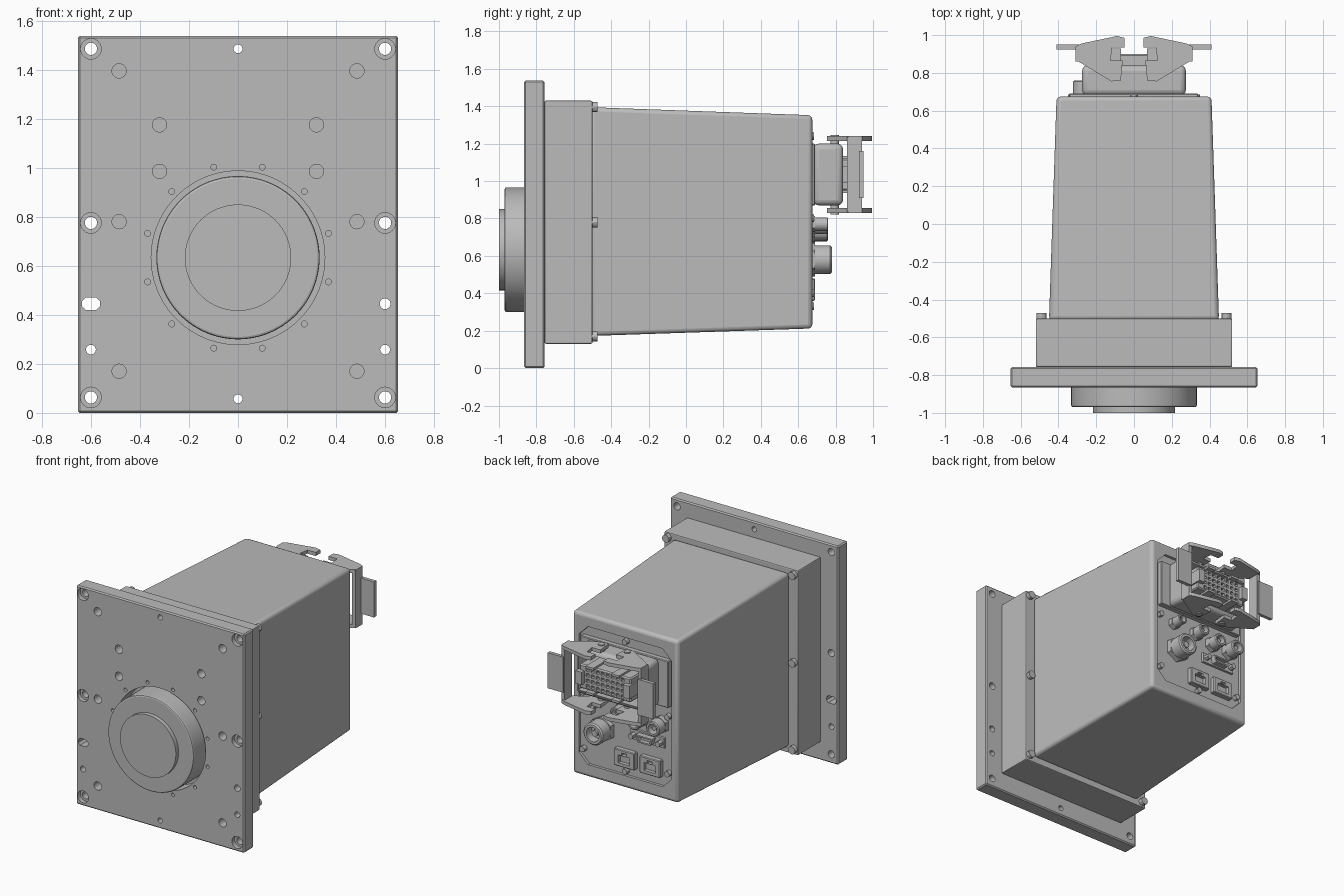
import bpy, bmesh, math
from mathutils import Matrix, Vector

cube = bpy.data.objects.get("Cube")
if cube:
    bpy.data.objects.remove(cube)

grey = bpy.data.materials.new("machine_grey")
grey.use_nodes = True
COLOUR = (0.5, 0.5, 0.5, 1)
grey.diffuse_color = COLOUR
grey.node_tree.nodes["Principled BSDF"].inputs["Base Color"].default_value = COLOUR


def finish(name, bm, smooth=True):
    bmesh.ops.recalc_face_normals(bm, faces=bm.faces)
    mesh = bpy.data.meshes.new(name)
    bm.to_mesh(mesh)
    bm.free()
    mesh.materials.append(grey)
    ob = bpy.data.objects.new(name, mesh)
    bpy.context.collection.objects.link(ob)
    if smooth:
        activate(ob)
        bpy.ops.object.shade_smooth_by_angle(angle=math.radians(30))
    return ob


def activate(ob):
    bpy.ops.object.select_all(action='DESELECT')
    ob.select_set(True)
    bpy.context.view_layer.objects.active = ob


def add_box(bm, x, y, z, taper=None):
    """Box from (low, high) pairs; taper gives the x and z ranges at the back."""
    verts = bmesh.ops.create_cube(bm, size=1)["verts"]
    for v in verts:
        back = v.co.y > 0
        rx, rz = taper if taper and back else (x, z)
        v.co = Vector((rx[v.co.x > 0], y[back], rz[v.co.z > 0]))


def add_rod(bm, x, z, r, y0, y1, sides=24, r2=None):
    """Cylinder or cone along y."""
    mat = Matrix.Translation((x, (y0 + y1) / 2, z)) @ Matrix.Rotation(math.pi / 2, 4, 'X')
    bmesh.ops.create_cone(bm, cap_ends=True, segments=sides, radius1=r if r2 is None else r2,
                          radius2=r, depth=y1 - y0, matrix=mat)


def add_prism(bm, points, lo, hi, axis):
    """Outline extruded along 'y' (x, z points) or 'z' (x, y points)."""
    put = (lambda p, t: (p[0], t, p[1])) if axis == 'y' else (lambda p, t: (p[0], p[1], t))
    face = bm.faces.new([bm.verts.new(put(p, lo)) for p in points])
    out = bmesh.ops.extrude_face_region(bm, geom=[face])["geom"]
    shift = Vector((0, hi - lo, 0) if axis == 'y' else (0, 0, hi - lo))
    bmesh.ops.translate(bm, verts=[v for v in out if isinstance(v, bmesh.types.BMVert)], vec=shift)


def apply(ob, kind, **settings):
    mod = ob.modifiers.new(kind, kind)
    for key, value in settings.items():
        setattr(mod, key, value)
    activate(ob)
    bpy.ops.object.modifier_apply(modifier=mod.name)


def bevel(ob, width, segments=1):
    apply(ob, 'BEVEL', width=width, segments=segments, limit_method='ANGLE')
    bpy.ops.object.shade_smooth_by_angle(angle=math.radians(30))


def cut(ob, bm):
    cutter = finish("cutter", bm, False)
    cutter.hide_render = True
    apply(ob, 'BOOLEAN', operation='DIFFERENCE', solver='EXACT', object=cutter)
    bpy.data.objects.remove(cutter)
    activate(ob)
    bpy.ops.object.shade_smooth_by_angle(angle=math.radians(30))


def octagon(x0, x1, z0, z1, c):
    return [(x0 + c, z0), (x1 - c, z0), (x1, z0 + c), (x1, z1 - c),
            (x1 - c, z1), (x0 + c, z1), (x0, z1 - c), (x0, z0 + c)]


def box(name, x, y, z, width=0, segments=1, taper=None):
    bm = bmesh.new()
    add_box(bm, x, y, z, taper)
    ob = finish(name, bm)
    if width:
        bevel(ob, width, segments)
    return ob


# Mounting plate with its holes
HUB_Z = 0.633
FRONT, PLATE_BACK = -0.865, -0.757
plate = box("mounting_plate", (-0.653, 0.653), (FRONT, PLATE_BACK), (0, 1.537), 0.008)
holes = bmesh.new()
for side in (-1, 1):
    for z in (0.063, 0.775, 1.485):
        add_rod(holes, side * 0.6, z, 0.025, -1, 0)
    add_rod(holes, side * 0.6, 0.258, 0.02, -1, 0)
    for x, z in ((0.485, 0.17), (0.485, 0.78), (0.485, 1.395), (0.32, 0.985), (0.32, 1.175)):
        add_rod(holes, side * x, z, 0.029, -1, FRONT + 0.07)
for z in (0.057, 1.485):
    add_rod(holes, 0, z, 0.018, -1, 0)
add_rod(holes, 0.6, 0.445, 0.022, -1, 0)
add_prism(holes, octagon(-0.636, -0.562, 0.42, 0.47, 0.015), -1, 0, 'y')
add_rod(holes, 0, HUB_Z, 0.354, -1, 0, 96)
for i in range(12):
    a = math.radians(15 + 30 * i)
    add_rod(holes, 0.382 * math.cos(a), HUB_Z + 0.382 * math.sin(a), 0.012, -1, FRONT + 0.05, 16)
cut(plate, holes)
bores = bmesh.new()
for side in (-1, 1):
    for z in (0.063, 0.775, 1.485):
        add_rod(bores, side * 0.6, z, 0.042, -1, FRONT + 0.03)
cut(plate, bores)

# Round hub
bm = bmesh.new()
add_rod(bm, 0, HUB_Z, 0.333, -0.97, -0.75, 96)
hub = finish("hub", bm)
bevel(hub, 0.01, 2)
bm = bmesh.new()
add_rod(bm, 0, HUB_Z, 0.217, -1, -0.965, 96)
finish("hub_disc", bm)

# Flange and tapered housing
box("flange", (-0.52, 0.52), (-0.757, -0.5), (0.13, 1.43), 0.008, 2)
housing = box("housing", (-0.45, 0.45), (-0.51, 0.675), (0.172, 1.395), 0.022, 3,
              taper=((-0.41, 0.41), (0.212, 1.352)))
recess = bmesh.new()
add_prism(recess, octagon(-0.36, 0.36, 0.3, 1.27, 0.07), 0.655, 0.8, 'y')
cut(housing, recess)
PANEL = 0.65

# Flange and panel screws
bm = bmesh.new()
for side in (-1, 1):
    for z in (0.17, 0.78, 1.395):
        add_rod(bm, side * 0.49, z, 0.027, -0.505, -0.472, 12)
finish("flange_screws", bm)
bm = bmesh.new()
for x, z in ((0, 0.33), (0, 1.24), (-0.33, 0.8), (0.33, 0.8), (-0.33, 0.4), (0.33, 0.4)):
    add_rod(bm, x, z, 0.02, PANEL, 0.685, 12)
finish("panel_screws", bm)

# Large connector: base plate, hollow shell, contact block
box("connector_base", (-0.345, 0.34), (PANEL, 0.69), (0.87, 1.2), 0.005)
shell = box("connector_shell", (-0.275, 0.275), (0.68, 0.84), (0.87, 1.2), 0.03, 3)
cavity = bmesh.new()
add_box(cavity, (-0.25, 0.25), (0.72, 1), (0.9, 1.17))
cut(shell, cavity)
block = box("contact_block", (-0.2, 0.2), (0.7, 0.9), (0.95, 1.12), 0.008)
sockets = bmesh.new()
for i in range(8):
    for j in range(4):
        x, z = -0.135 + 0.0386 * i, 0.977 + 0.0387 * j
        add_box(sockets, (x - 0.012, x + 0.012), (0.87, 1), (z - 0.011, z + 0.011))
cut(block, sockets)
bm = bmesh.new()
for x in (-0.185, 0.185):
    add_box(bm, (x - 0.025, x + 0.025), (0.7, 0.93), (0.99, 1.08))
for x in (-0.1, 0.1):
    for z in (0.945, 1.125):
        add_box(bm, (x - 0.03, x + 0.03), (0.7, 0.93), (z - 0.008, z + 0.008))
finish("contact_guides", bm)

# Pair of locking levers, each two cheeks joined by an outer web and a tab
CHEEK = [(0.07, 0.76), (0.12, 0.755), (0.31, 0.87), (0.31, 0.94), (0.28, 0.955),
         (0.09, 0.995), (0.05, 0.985), (0.05, 0.935), (0.115, 0.935), (0.125, 0.865), (0.06, 0.865)]
for side, label in ((-1, "right"), (1, "left")):
    def span(a, b):
        return tuple(sorted((side * a, side * b)))
    bm = bmesh.new()
    for lo, hi in ((0.83, 0.855), (1.215, 1.24)):
        add_prism(bm, [(side * x, y) for x, y in CHEEK], lo, hi, 'z')
    add_box(bm, span(0.285, 0.31), (0.86, 0.94), (0.835, 1.235))
    add_box(bm, span(0.29, 0.41), (0.925, 0.95), (0.91, 1.16))
    finish(label + "_lever", bm)
    bm = bmesh.new()
    bmesh.ops.create_cone(bm, cap_ends=True, segments=20, radius1=0.022, radius2=0.022, depth=0.425,
                          matrix=Matrix.Translation((side * 0.1, 0.795, 1.035)))
    ob = finish(label + "_lever_pivot", bm)
    gap = bmesh.new()
    add_box(gap, (-1, 1), (0.6, 1), (0.88, 1.19))
    cut(ob, gap)


# Round sockets: hexagonal nut, barrel with bore, centre pin
def round_socket(name, x, z, r, end):
    bm = bmesh.new()
    add_rod(bm, x, z, r, PANEL, PANEL + 0.04, 6)
    finish(name + "_nut", bm)
    bm = bmesh.new()
    add_rod(bm, x, z, r * 0.85, PANEL, end, 32)
    barrel = finish(name + "_barrel", bm)
    bevel(barrel, r * 0.1)
    bore = bmesh.new()
    add_rod(bore, x, z, r * 0.55, end - 0.06, 1, 32)
    cut(barrel, bore)
    bm = bmesh.new()
    add_rod(bm, x, z, r * 0.25, PANEL, end - 0.02, 12)
    finish(name + "_pin", bm)


round_socket("power_socket", 0.18, 0.58, 0.09, 0.78)
for i, (x, z, r) in enumerate(((0.21, 0.77, 0.042), (0.02, 0.76, 0.05), (-0.12, 0.73, 0.055), (-0.27, 0.73, 0.062))):
    round_socket("signal_socket_%d" % (i + 1), x, z, r, 0.76)

# Trapezoid port with side screws
bm = bmesh.new()
add_box(bm, (-0.3, -0.04), (PANEL, 0.672), (0.57, 0.64))
finish("port_flange", bm)
bm = bmesh.new()
add_prism(bm, [(-0.235, 0.63), (-0.105, 0.63), (-0.12, 0.58), (-0.22, 0.58)], PANEL, 0.71, 'y')
port = finish("data_port", bm)
slot = bmesh.new()
add_prism(slot, [(-0.222, 0.62), (-0.118, 0.62), (-0.13, 0.59), (-0.21, 0.59)], 0.68, 1, 'y')
cut(port, slot)
bm = bmesh.new()
for x in (-0.275, -0.065):
    add_rod(bm, x, 0.605, 0.02, PANEL, 0.71, 6)
finish("port_screws", bm)

# Two square jacks
for x, label in ((0, "left"), (-0.2, "right")):
    jack = box(label + "_jack", (x - 0.08, x + 0.08), (PANEL, 0.69), (0.36, 0.48), 0.005)
    mouth = bmesh.new()
    add_box(mouth, (x - 0.045, x + 0.045), (0.665, 1), (0.385, 0.44))
    add_box(mouth, (x - 0.02, x + 0.02), (0.665, 1), (0.4402, 0.46))
    cut(jack, mouth)
